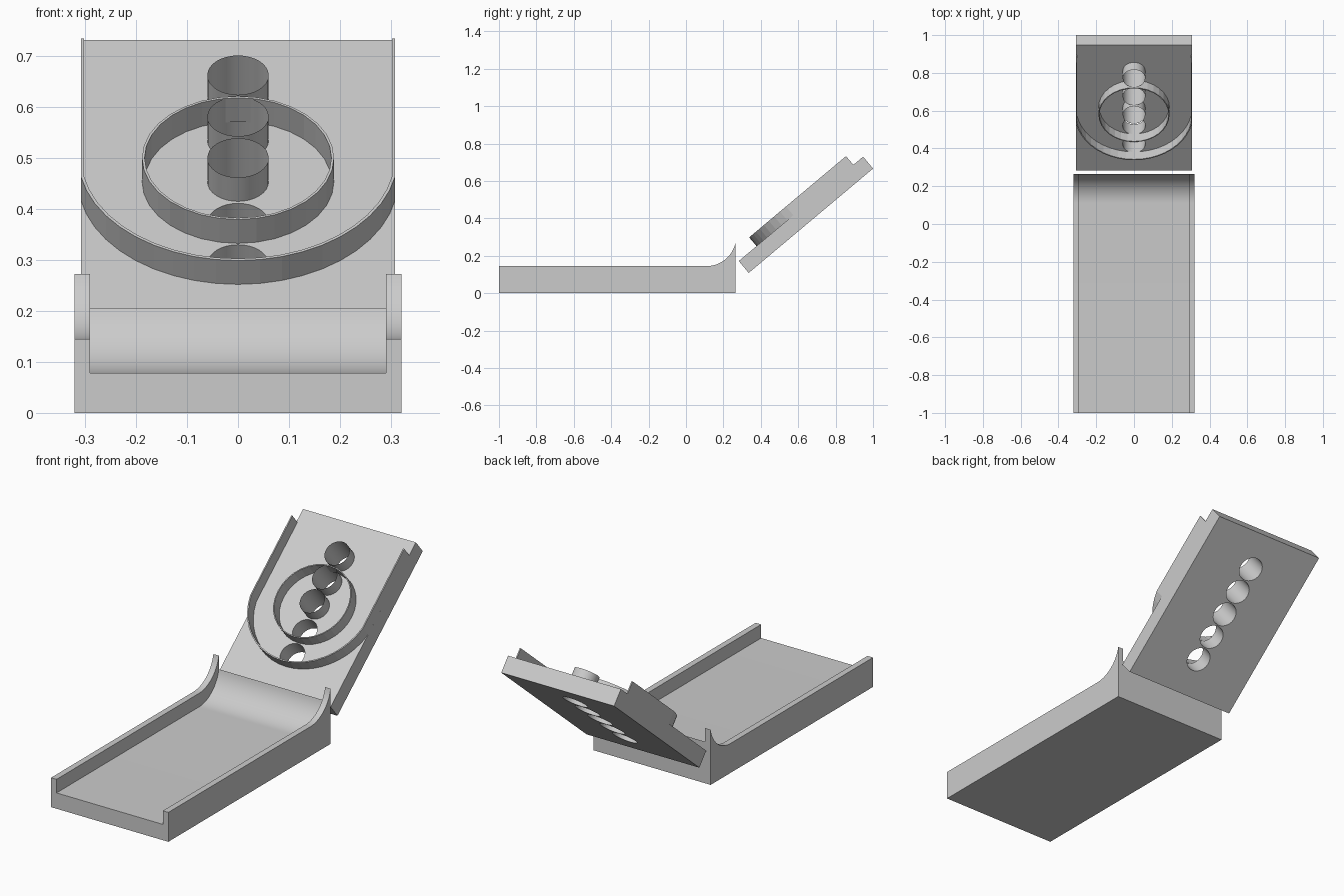
import bpy, bmesh, math
from mathutils import Matrix

if "Cube" in bpy.data.objects:
    bpy.data.objects.remove(bpy.data.objects["Cube"])

GREY = bpy.data.materials.new("light grey")
GREY.diffuse_color = (0.6, 0.6, 0.6, 1)
GREY.use_nodes = True
GREY.node_tree.nodes["Principled BSDF"].inputs["Base Color"].default_value = GREY.diffuse_color

# Frame of the tilted target board: x across, y up the slope, z out of the board
TILT = Matrix.Translation((0, 0.282, 0.172)) @ Matrix.Rotation(math.radians(40), 4, 'X')


def make(name, bm, matrix=None):
    bmesh.ops.recalc_face_normals(bm, faces=bm.faces)
    if matrix:
        bm.transform(matrix)
    me = bpy.data.meshes.new(name)
    bm.to_mesh(me)
    bm.free()
    me.materials.append(GREY)
    ob = bpy.data.objects.new(name, me)
    bpy.context.collection.objects.link(ob)
    return ob


def smooth(ob):
    bpy.ops.object.select_all(action='DESELECT')
    ob.select_set(True)
    bpy.context.view_layer.objects.active = ob
    bpy.ops.object.shade_smooth_by_angle(angle=math.radians(30))


def side_prism(name, pts, x0, x1):
    """Extrude a (y, z) profile from x0 to x1."""
    bm = bmesh.new()
    face = bm.faces.new([bm.verts.new((x0, y, z)) for y, z in pts])
    new = bmesh.ops.extrude_face_region(bm, geom=[face])["geom"]
    bmesh.ops.translate(bm, vec=(x1 - x0, 0, 0),
                        verts=[v for v in new if isinstance(v, bmesh.types.BMVert)])
    return make(name, bm)


def wall_strip(name, inner, outer, height, closed):
    """Thin upright wall between two paths on the board."""
    bm = bmesh.new()
    rows = [[bm.verts.new((x, y, z)) for x, y, z in
             ((*i, 0), (*o, 0), (*o, height), (*i, height))]
            for i, o in zip(inner, outer)]
    n = len(rows)
    for k in range(n if closed else n - 1):
        a, b = rows[k], rows[(k + 1) % n]
        for j in range(4):
            m = (j + 1) % 4
            bm.faces.new((a[j], a[m], b[m], b[j]))
    if not closed:
        bm.faces.new(rows[0])
        bm.faces.new(rows[-1])
    return make(name, bm, TILT)


# Lane with an upswept end, and two side walls with the same sweep
Y0, Y_BEND, Y1, RISE = -1.0, 0.11, 0.265, 0.127
RUN = Y1 - Y_BEND
R = (RUN ** 2 + RISE ** 2) / (2 * RISE)
SWEEP = math.asin(RUN / R)


def lane_profile(top):
    arc = [(Y_BEND + R * math.sin(SWEEP * k / 16),
            top + R * (1 - math.cos(SWEEP * k / 16))) for k in range(17)]
    return [(Y1, 0), (Y0, 0), (Y0, top)] + arc


smooth(side_prism("lane", lane_profile(0.078), -0.29, 0.29))
for side, label in ((-1, "left"), (1, "right")):
    smooth(side_prism(label + "_side_wall", lane_profile(0.145), side * 0.29, side * 0.32))

# Target board
HALF, LENGTH, THICK, WALL_H = 0.308, 0.868, 0.083, 0.061
HOLES = [0.185 + 0.126 * k for k in range(5)]
HOLE_R = 0.06
bm = bmesh.new()
bmesh.ops.create_cube(bm, size=1, matrix=Matrix.Translation((0, LENGTH / 2, -THICK / 2))
                      @ Matrix.Diagonal((2 * HALF, LENGTH, THICK, 1)))
board = make("target_board", bm, TILT)

# Five holes cut through the board
bm = bmesh.new()
for u in HOLES:
    bmesh.ops.create_cone(bm, cap_ends=True, segments=32, radius1=HOLE_R, radius2=HOLE_R,
                          depth=0.3, matrix=Matrix.Translation((0, u, 0)))
cutter = make("hole_cutter", bm, TILT)
cutter.hide_render = True
mod = board.modifiers.new("holes", 'BOOLEAN')
mod.operation, mod.solver, mod.object = 'DIFFERENCE', 'EXACT', cutter
bpy.context.view_layer.objects.active = board
bpy.ops.object.modifier_apply(modifier=mod.name)
bpy.data.objects.remove(cutter)
smooth(board)

# Open thin tubes around the upper three holes
for k, u in enumerate(HOLES[2:]):
    bm = bmesh.new()
    bmesh.ops.create_cone(bm, cap_ends=False, segments=32, radius1=HOLE_R, radius2=HOLE_R,
                          depth=WALL_H, matrix=Matrix.Translation((0, u, WALL_H / 2)))
    smooth(make(f"score_tube_{k + 1}", bm, TILT))

# Round ring about the middle hole
CENTRE = HOLES[2]


def arc_path(radius, a0, a1, steps):
    return [(radius * math.sin(a0 + (a1 - a0) * k / steps),
             CENTRE - radius * math.cos(a0 + (a1 - a0) * k / steps)) for k in range(steps + 1)]


wall_strip("inner_ring", arc_path(0.183, 0, math.tau, 32)[:-1],
           arc_path(0.188, 0, math.tau, 32)[:-1], WALL_H, True)

# U-shaped rail: curved bottom with straight sides up the board edges
A, RAIL_END = math.radians(79.7), 0.80


def u_path(radius, x):
    return [(-x, RAIL_END)] + arc_path(radius, -A, A, 20) + [(x, RAIL_END)]


wall_strip("outer_rail", u_path(0.307, 0.302), u_path(0.313, 0.308), WALL_H, False)
